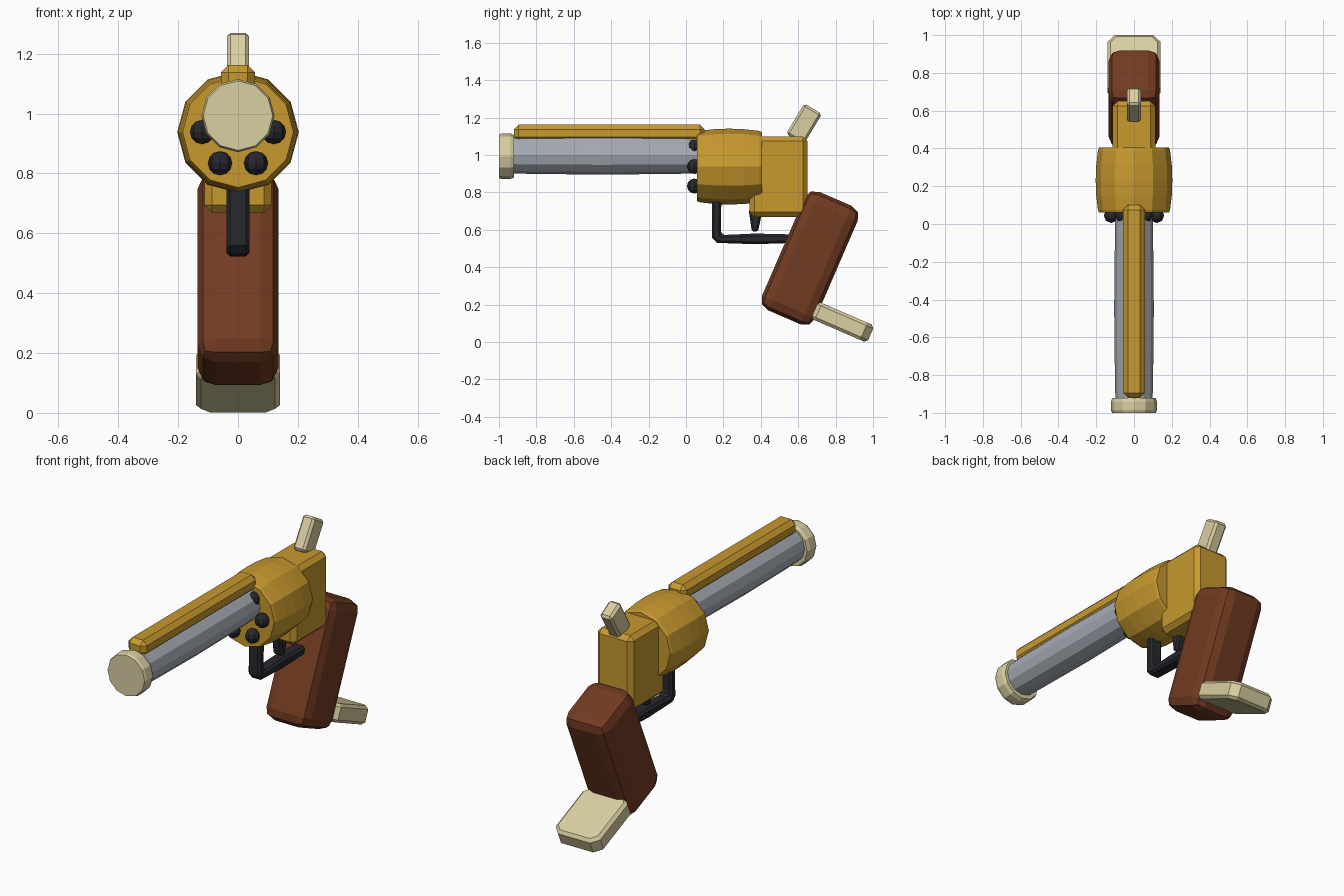
import bpy, bmesh, math
from mathutils import Matrix, Vector

if "Cube" in bpy.data.objects:
    bpy.data.objects.remove(bpy.data.objects["Cube"])


def material(name, color):
    m = bpy.data.materials.new(name)
    m.diffuse_color = (*color, 1)
    m.use_nodes = True
    m.node_tree.nodes["Principled BSDF"].inputs["Base Color"].default_value = m.diffuse_color
    return m


GOLD = material("gold", (0.58, 0.32, 0.028))
CREAM = material("cream", (0.70, 0.62, 0.36))
BROWN = material("brown_wood", (0.17, 0.043, 0.016))
STEEL = material("steel", (0.38, 0.41, 0.46))
DARK = material("dark_metal", (0.020, 0.021, 0.027))


def finish(name, bm, mat, bevel=0, segments=1):
    bmesh.ops.recalc_face_normals(bm, faces=bm.faces)
    mesh = bpy.data.meshes.new(name)
    bm.to_mesh(mesh)
    bm.free()
    mesh.materials.append(mat)
    ob = bpy.data.objects.new(name, mesh)
    bpy.context.collection.objects.link(ob)
    if bevel:
        mod = ob.modifiers.new("bevel", 'BEVEL')
        mod.width, mod.segments = bevel, segments
        mod.limit_method, mod.angle_limit = 'ANGLE', math.radians(50)
    return ob


def box(name, size, loc, mat, tilt=0, bevel=0.02, segments=1, corner=0):
    """Bevelled box tilted about x; corner chamfers its upright edges first."""
    bm = bmesh.new()
    bmesh.ops.create_cube(bm, size=1, matrix=Matrix.Diagonal((*size, 1)))
    if corner:
        upright = [e for e in bm.edges
                   if abs(e.verts[0].co.z - e.verts[1].co.z) > 1e-4]
        bmesh.ops.bevel(bm, geom=upright, offset=corner, segments=1,
                        affect='EDGES', profile=0.5)
    ob = finish(name, bm, mat, bevel, segments)
    ob.location = loc
    ob.rotation_euler.x = math.radians(tilt)
    return ob


def lathe(name, rings, z, mat, sides=12):
    """Rings of (y, radius) around an axis along y at height z."""
    bm = bmesh.new()
    loops = []
    for y, r in rings:
        angles = [2 * math.pi * i / sides for i in range(sides)]
        loops.append([bm.verts.new((r * math.cos(a), y, z + r * math.sin(a)))
                      for a in angles])
    for a, b in zip(loops, loops[1:]):
        for i in range(sides):
            j = (i + 1) % sides
            bm.faces.new((a[i], a[j], b[j], b[i]))
    bm.faces.new(loops[0])
    bm.faces.new(loops[-1])
    return finish(name, bm, mat)


def side_profile(name, points, half_width, mat, bevel):
    """Outline of (y, z) points extruded along x."""
    bm = bmesh.new()
    face = bm.faces.new([bm.verts.new((-half_width, y, z)) for y, z in points])
    out = bmesh.ops.extrude_face_region(bm, geom=[face])
    moved = [v for v in out["geom"] if isinstance(v, bmesh.types.BMVert)]
    bmesh.ops.translate(bm, verts=moved, vec=(2 * half_width, 0, 0))
    return finish(name, bm, mat, bevel)


# Barrel, muzzle ring and drum
lathe("barrel", [(-0.94, 0.098), (-0.83, 0.101), (-0.45, 0.105),
                 (-0.05, 0.101), (0.09, 0.097)], 1.0, STEEL)
lathe("muzzle_ring", [(-1.0, 0.116), (-0.985, 0.122), (-0.94, 0.122),
                      (-0.92, 0.114)], 0.993, CREAM)
lathe("drum", [(0.06, 0.185), (0.075, 0.191), (0.15, 0.2), (0.23, 0.203),
               (0.31, 0.2), (0.39, 0.191), (0.405, 0.185)], 0.938, GOLD)

# Rounds around the front of the drum
for i in range(6):
    a = math.radians(60 * i)
    bm = bmesh.new()
    bmesh.ops.create_uvsphere(bm, u_segments=8, v_segments=6, radius=0.04)
    finish(f"round_{i + 1}", bm, DARK).location = (
        0.12 * math.cos(a), 0.045, 0.938 + 0.12 * math.sin(a))

# Top rib, rear frame and hammer
box("top_rib", (0.115, 1.02, 0.09), (0, -0.41, 1.117), GOLD, bevel=0.025)
box("rear_frame", (0.225, 0.31, 0.43), (0, 0.495, 0.884), GOLD, bevel=0.025)
box("hammer", (0.075, 0.11, 0.19), (0, 0.631, 1.166), CREAM, tilt=-31,
    bevel=0.013)

# Grip and the butt plate square to it
TILT = -23.4
turn = Matrix.Rotation(math.radians(TILT), 3, 'X')
box("grip", (0.27, 0.31, 0.69), turn @ Vector((0, 0.430, 0.675)), BROWN,
    tilt=TILT, bevel=0.06, segments=2)
box("butt_plate", (0.28, 0.345, 0.10), turn @ Vector((0, 0.7175, 0.43)), CREAM,
    tilt=TILT, bevel=0.016, corner=0.04)

# Trigger guard and trigger
side_profile("trigger_guard", [
    (0.14, 0.80), (0.138, 0.56), (0.165, 0.53), (0.37, 0.523), (0.58, 0.53),
    (0.58, 0.575), (0.37, 0.58), (0.192, 0.572), (0.186, 0.60), (0.19, 0.80)],
    0.038, DARK, 0.012)
side_profile("trigger", [(0.335, 0.71), (0.352, 0.59), (0.385, 0.59),
                         (0.41, 0.71)], 0.03, DARK, 0.01)
